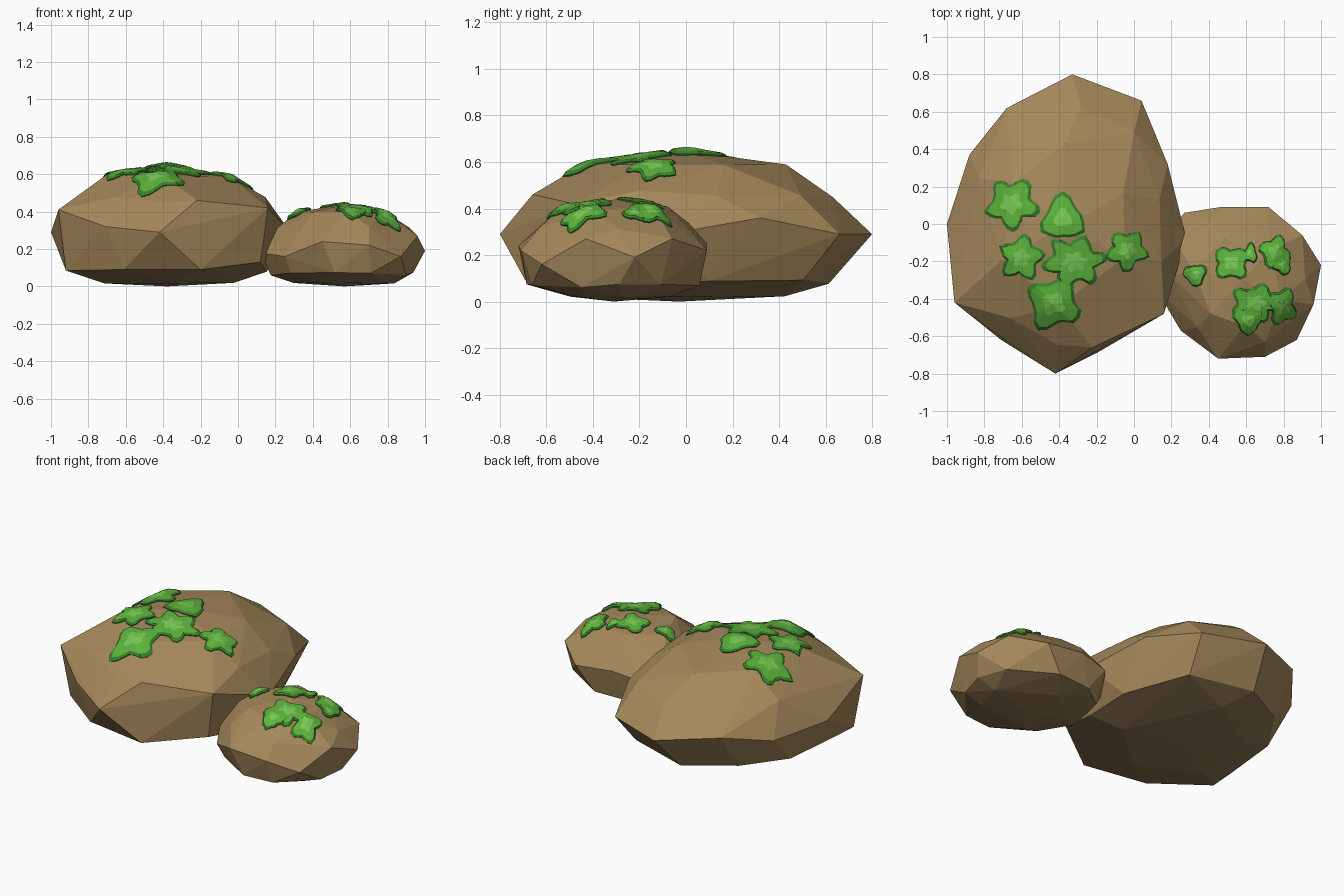
import bpy, bmesh, math, random
from mathutils import Vector
from mathutils.bvhtree import BVHTree

if "Cube" in bpy.data.objects:
    bpy.data.objects.remove(bpy.data.objects["Cube"])

random.seed(4)


def material(name, rgb):
    m = bpy.data.materials.new(name)
    m.diffuse_color = (*rgb, 1)
    m.use_nodes = True
    m.node_tree.nodes["Principled BSDF"].inputs["Base Color"].default_value = m.diffuse_color
    return m


STONE = material("stone", (0.38, 0.25, 0.105))
UNDERSIDE = material("stone_underside", (0.27, 0.18, 0.085))
RIM = material("moss_rim", (0.04, 0.22, 0.025))
LEAF = material("moss_leaf", (0.11, 0.46, 0.045))
LIGHT = material("moss_light", (0.19, 0.60, 0.09))


def finish(bm, name, mats):
    me = bpy.data.meshes.new(name)
    bm.to_mesh(me)
    for m in mats:
        me.materials.append(m)
    ob = bpy.data.objects.new(name, me)
    bpy.context.collection.objects.link(ob)
    return ob


def rock(name, outline, centre, rings, extras):
    """Faceted boulder: hull of the widest outline, scaled rings and extra corners."""
    bm = bmesh.new()
    for x, y, z in outline + extras:
        bm.verts.new((x, y, z))
    n = len(outline)
    for count, z, sx, sy, jitter in rings:
        for i in range(count):
            # sample the outline between its corners
            t = (i + 0.5 + random.uniform(-0.2, 0.2)) * n / count
            k, f = int(t) % n, t % 1
            a, b = outline[k], outline[(k + 1) % n]
            x, y = a[0] + (b[0] - a[0]) * f, a[1] + (b[1] - a[1]) * f
            bm.verts.new((centre[0] + (x - centre[0]) * sx,
                          centre[1] + (y - centre[1]) * sy,
                          z + random.uniform(-jitter, jitter)))
    bmesh.ops.convex_hull(bm, input=bm.verts[:])
    loose = [v for v in bm.verts if not v.link_faces]
    bmesh.ops.delete(bm, geom=loose, context='VERTS')
    bmesh.ops.recalc_face_normals(bm, faces=bm.faces[:])
    bm.normal_update()
    for f in bm.faces:
        f.material_index = 1 if f.normal.z < -0.7 else 0
    finish(bm, name, [STONE, UNDERSIDE])
    tree = BVHTree.FromBMesh(bm)
    bm.free()
    return tree


def moss(name, tree, x, y, rx, ry, lobes, turn):
    """Lobed patch laid on the rock: dark rim, green leaf, light middle."""
    bm = bmesh.new()

    def put(px, py, lift):
        loc, nor, _, _ = tree.ray_cast(Vector((px, py, 3)), Vector((0, 0, -1)))
        return bm.verts.new(loc + nor * lift)

    n = lobes * 6
    shape = [1 - 0.34 * (0.5 - 0.5 * math.cos(2 * math.pi * i * lobes / n))
             + random.uniform(-0.05, 0.05) for i in range(n)]
    loops = []
    for scale, lift in ((0.97, -0.01), (1.0, 0.006), (0.85, 0.014), (0.4, 0.016)):
        loops.append([])
        for i, s in enumerate(shape):
            a = math.radians(turn) + 2 * math.pi * i / n
            loops[-1].append(put(x + rx * s * scale * math.cos(a),
                                 y + ry * s * scale * math.sin(a), lift))
    for k, mat in enumerate((0, 0, 1)):
        for i in range(n):
            j = (i + 1) % n
            bm.faces.new((loops[k][i], loops[k][j], loops[k + 1][j],
                          loops[k + 1][i])).material_index = mat
    mid = put(x, y, 0.02)
    for i in range(n):
        bm.faces.new((loops[3][i], loops[3][(i + 1) % n], mid)).material_index = 2
    finish(bm, name, [RIM, LEAF, LIGHT])
    bm.free()


# Large boulder
big = rock("large_boulder",
           [(-1, 0, .29), (-.96, -.42, .41), (-.71, -.62, .32), (-.42, -.80, .29),
            (-.2, -.69, .09), (.16, -.48, .42), (.28, -.08, .29), (.18, .32, .36),
            (.04, .66, .29), (-.33, .80, .29), (-.68, .62, .33), (-.88, .37, .27)],
           (-.37, 0),
           [(5, .02, .58, .55, .005), (10, .085, .88, .80, .01),
            (10, .46, .86, .81, .025), (6, .595, .56, .55, .012)],
           [(-.38, -.02, .65), (-.38, -.03, 0),
            # upright front corners and low left corner
            (-.22, -.66, .46), (-.61, -.62, .09), (.12, -.47, .13), (-.92, -.38, .085)])

# Small boulder
small = rock("small_boulder",
             [(.27, .06, .22), (.46, .09, .25), (.72, .09, .22), (.90, -.06, .27),
              (1, -.22, .19), (.96, -.43, .27), (.87, -.62, .16), (.70, -.71, .22),
              (.45, -.72, .24), (.25, -.57, .16), (.12, -.35, .18), (.14, -.1, .20)],
             (.57, -.31),
             [(5, .02, .62, .6, .005), (10, .065, .88, .92, .01),
              (10, .32, .83, .83, .02), (6, .40, .58, .58, .01)],
             [(.58, -.30, .44), (.57, -.31, 0)])

# Moss patches: x, y, radius x, radius y, lobes, turn
patches = {
    "large": (big, [(-.65, .11, .15, .15, 5, 55), (-.38, .03, .13, .14, 3, 90),
                    (-.60, -.18, .13, .13, 5, 80), (-.32, -.20, .18, .15, 6, 10),
                    (-.43, -.42, .16, .16, 4, 60), (-.04, -.14, .12, .12, 5, 55)]),
    "small": (small, [(.33, -.27, .07, .065, 3, 40), (.52, -.21, .11, .105, 4, 45),
                      (.62, -.16, .045, .06, 3, 80), (.75, -.15, .09, .095, 4, 70),
                      (.79, -.22, .06, .06, 3, 300), (.65, -.42, .145, .11, 5, 70),
                      (.79, -.44, .085, .11, 4, 60), (.61, -.51, .09, .085, 3, 270)]),
}
for label, (tree, spots) in patches.items():
    for i, spot in enumerate(spots):
        moss(f"{label}_boulder_moss_{i + 1}", tree, *spot)
